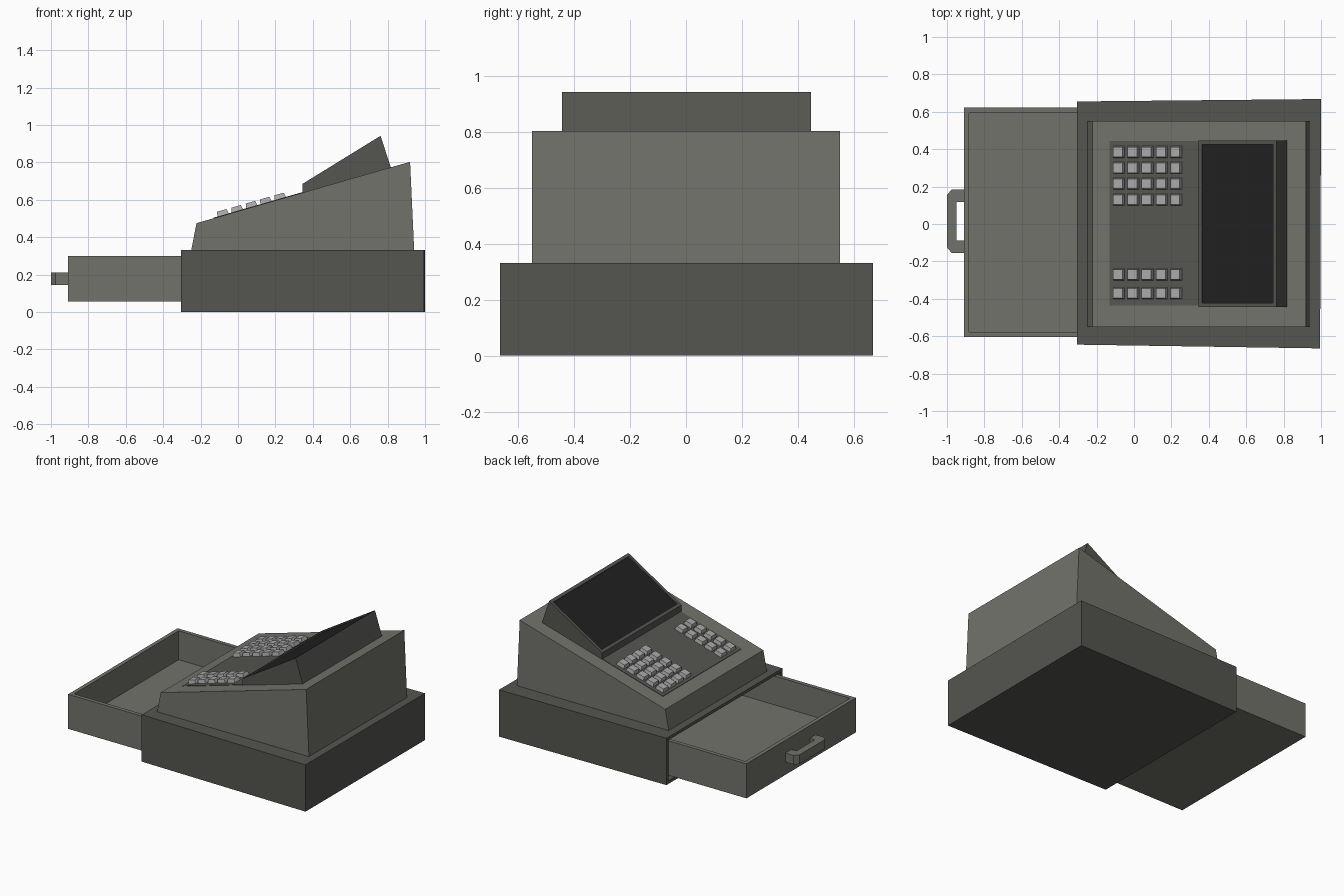
import bpy, bmesh, math
from mathutils import Vector, Matrix

if "Cube" in bpy.data.objects:
    bpy.data.objects.remove(bpy.data.objects["Cube"])


def material(name, r, g, b):
    m = bpy.data.materials.new(name)
    m.diffuse_color = (r, g, b, 1)
    m.use_nodes = True
    m.node_tree.nodes["Principled BSDF"].inputs["Base Color"].default_value = m.diffuse_color
    return m


LIGHT = material("light_casing", 0.17, 0.17, 0.15)
DARK = material("dark_casing", 0.09, 0.09, 0.08)
BLACK = material("screen_black", 0.015, 0.015, 0.015)
PALE = material("key_grey", 0.40, 0.40, 0.40)


def prism(points, offset):
    """Closed prism from a 3D outline swept along offset."""
    bm = bmesh.new()
    face = bm.faces.new([bm.verts.new(p) for p in points])
    geom = bmesh.ops.extrude_face_region(bm, geom=[face])["geom"]
    top = [v for v in geom if isinstance(v, bmesh.types.BMVert)]
    bmesh.ops.translate(bm, verts=top, vec=offset)
    bmesh.ops.recalc_face_normals(bm, faces=bm.faces)
    return bm


def plan(outline, z0, z1):
    return prism([(x, y, z0) for x, y in outline], (0, 0, z1 - z0))


def side(outline, y0, y1):
    return prism([(x, y0, z) for x, z in outline], (0, y1 - y0, 0))


def recess(bm, direction, rim, vec):
    """Inset the face pointing along direction, then push it in by vec."""
    d = Vector(direction)
    bm.normal_update()
    face = max(bm.faces, key=lambda f: f.normal.dot(d))
    bmesh.ops.inset_region(bm, faces=[face], thickness=rim)
    inner = bmesh.ops.extrude_discrete_faces(bm, faces=[face])["faces"][0]
    bmesh.ops.translate(bm, verts=inner.verts[:], vec=vec)
    return inner


def finish(bm, name, *mats):
    mesh = bpy.data.meshes.new(name)
    bm.to_mesh(mesh)
    bm.free()
    for m in mats:
        mesh.materials.append(m)
    obj = bpy.data.objects.new(name, mesh)
    bpy.context.collection.objects.link(obj)
    return obj


# Base housing with the drawer opening
bm = plan([(-0.305, -0.645), (0.995, -0.665), (1.0, 0.668), (-0.305, 0.655)], 0, 0.332)
recess(bm, (-1, 0, 0), 0.03, (1.2, 0, 0))
finish(bm, "base_housing", DARK)

# Open drawer tray
bm = plan([(-0.91, -0.605), (0.6, -0.605), (0.6, 0.622), (-0.91, 0.622)], 0.055, 0.30)
recess(bm, (0, 0, 1), 0.04, (0, 0, -0.205))
finish(bm, "drawer", LIGHT)

# U-shaped drawer handle
finish(plan([(-0.905, 0.185), (-0.975, 0.185), (-1.0, 0.155), (-1.0, -0.125),
             (-0.975, -0.155), (-0.905, -0.155), (-0.905, -0.088), (-0.95, -0.088),
             (-0.95, 0.118), (-0.905, 0.118)], 0.145, 0.21), "drawer_handle", LIGHT)

# Sloped upper body
finish(side([(-0.25, 0.33), (-0.222, 0.475), (0.92, 0.803), (0.942, 0.33)],
            -0.55, 0.55), "upper_body", LIGHT)

# Dark key panel lying on the slope
SLOPE = (0.803 - 0.475) / (0.92 + 0.222)


def deck(x):
    return 0.475 + (x + 0.222) * SLOPE


finish(side([(-0.13, deck(-0.13) - 0.01), (-0.13, deck(-0.13) + 0.003),
             (0.36, deck(0.36) + 0.003), (0.36, deck(0.36) - 0.01)],
            -0.437, 0.445), "key_panel", DARK)

# Tilted display with recessed screen
bm = side([(0.345, 0.625), (0.345, 0.685), (0.762, 0.942), (0.82, 0.765)], -0.443, 0.447)
n = Vector((-0.257, 0, 0.417)).normalized()
recess(bm, n, 0.03, n * -0.008).material_index = 1
finish(bm, "display", DARK, BLACK)

# Tapered keys in two groups
bm = bmesh.new()
tilt = Matrix.Rotation(-math.atan(SLOPE), 4, 'Y')
for y in (0.385, 0.30, 0.215, 0.13, -0.27, -0.37):
    for i in range(5):
        x = -0.079 + i * 0.0765
        place = Matrix.Translation((x, y, deck(x))) @ tilt
        verts = bmesh.ops.create_cube(bm, size=1)["verts"]
        for v in verts:
            w = 0.052 if v.co.z > 0 else 0.066
            h = 0.028 if v.co.z > 0 else -0.005
            v.co = place @ Vector((v.co.x * w, v.co.y * w, h))
finish(bm, "keys", PALE)
